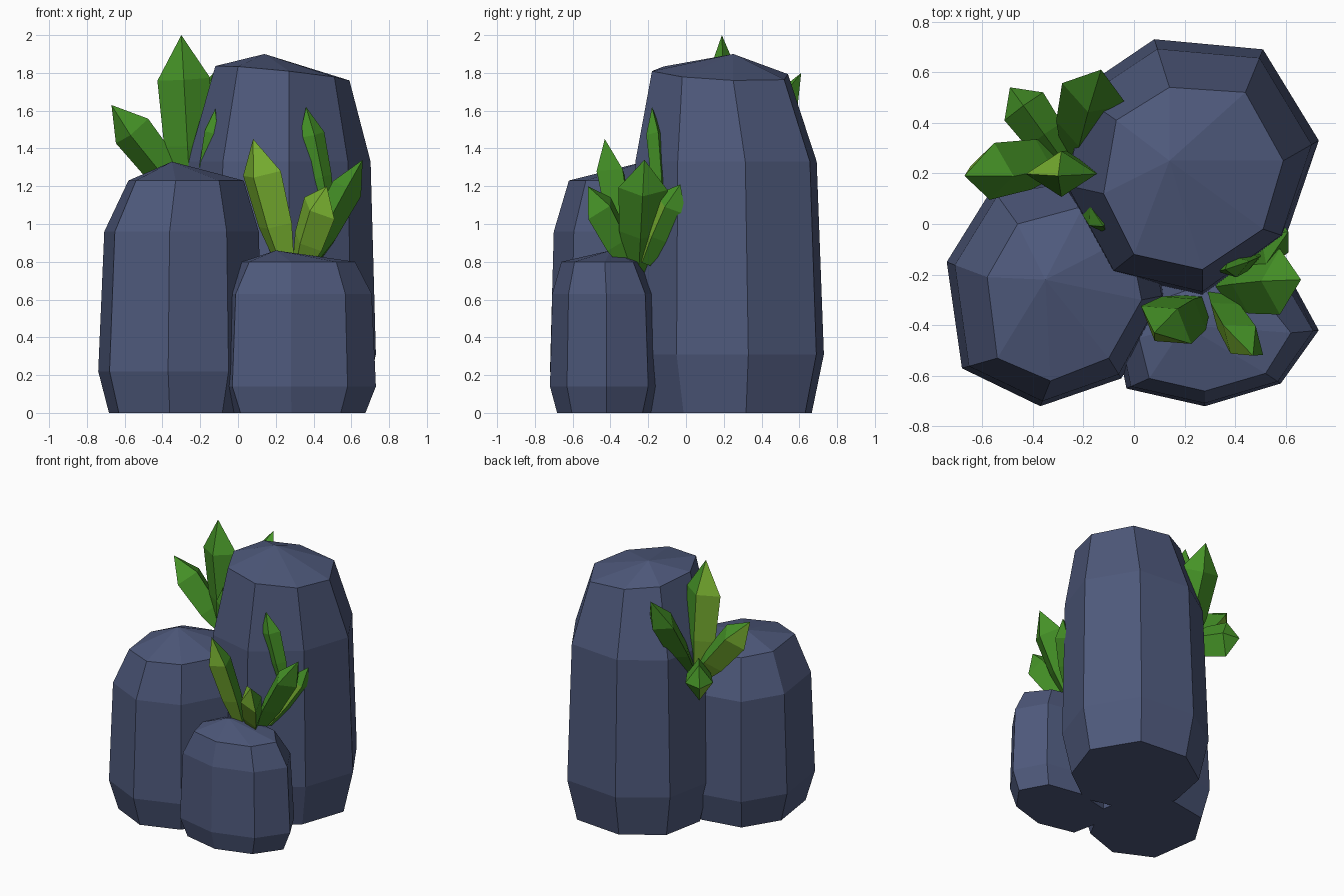
import bpy, bmesh
from mathutils import Vector

if "Cube" in bpy.data.objects:
    bpy.data.objects.remove(bpy.data.objects["Cube"], do_unlink=True)


def make_material(name, colour):
    mat = bpy.data.materials.new(name)
    mat.use_nodes = True
    mat.diffuse_color = (*colour, 1)
    mat.node_tree.nodes["Principled BSDF"].inputs["Base Color"].default_value = (*colour, 1)
    return mat


slate = make_material("slate blue rock", (0.077, 0.1, 0.2))
green = make_material("leaf green", (0.06, 0.29, 0.02))
lime = make_material("lime green", (0.19, 0.44, 0.03))


def loft(name, rings, tip, materials, lime_side=None):
    """Join closed rings of points, cap the first and close the last to a tip."""
    bm = bmesh.new()
    loops = [[bm.verts.new(p) for p in ring] for ring in rings]
    count = len(loops[0])
    peak = bm.verts.new(tip)
    bm.faces.new(loops[0])
    for i in range(count):
        j = (i + 1) % count
        for low, high in zip(loops, loops[1:]):
            bm.faces.new((low[i], low[j], high[j], high[i]))
        bm.faces.new((loops[-1][i], loops[-1][j], peak))
    bmesh.ops.recalc_face_normals(bm, faces=bm.faces)
    # Facets turned towards lime_side take the second colour
    if lime_side:
        direction = Vector(lime_side).normalized()
        for face in bm.faces:
            face.material_index = int(face.normal.dot(direction) > 0.45)
    mesh = bpy.data.meshes.new(name)
    bm.to_mesh(mesh)
    bm.free()
    for mat in materials:
        mesh.materials.append(mat)
    obj = bpy.data.objects.new(name, mesh)
    bpy.context.collection.objects.link(obj)


def rock(name, belly, crown, heights, apex, tilt=(0, 0)):
    """Eight-sided boulder: foot, belly, shoulder and crown rings."""
    belly = [Vector(p) for p in belly]
    crown = [Vector(p) for p in crown]
    centre = sum(belly, Vector((0, 0))) / len(belly)
    foot = [centre + (p - centre) * 0.87 for p in belly]
    shoulder = [b.lerp(c, 0.2) for b, c in zip(belly, crown)]
    rings = [[(p.x, p.y, z) for p in outline]
             for outline, z in zip((foot, belly, shoulder), (0, *heights))]
    rings.append([(p.x, p.y, heights[-1] + (p - centre).dot(Vector(tilt))) for p in crown])
    loft(name, rings, apex, [slate])


def leaf(name, base, tip, width, facing, lime_side=None, thickness=0.65):
    """Faceted blade with a diamond section, widest near the tip."""
    base, tip, facing = Vector(base), Vector(tip), Vector(facing)
    axis = (tip - base).normalized()
    side = axis.cross(facing).normalized()
    front = side.cross(axis).normalized()
    rings = []
    for along, size in ((0, 0.4), (0.35, 0.88), (0.74, 1)):
        centre = base.lerp(tip, along)
        a, b = side * width * size / 2, front * width * size * thickness / 2
        rings.append([centre + a, centre + b, centre - a, centre - b])
    loft(name, rings, tip, [green, lime], lime_side)


# Boulders
rock("tall_rock",
     [(.08, .73), (.51, .69), (.73, .33), (.6, -.05), (.27, -.29), (-.1, -.2), (-.3, .16), (-.23, .52)],
     [(.14, .54), (.44, .52), (.59, .25), (.51, -.02), (.27, -.18), (0, -.12), (-.12, .12), (-.07, .41)],
     (.31, 1.33, 1.8), (.14, .25, 1.9), (-.1, -.04))
rock("middle_rock",
     [(-.74, -.15), (-.68, -.57), (-.37, -.72), (-.05, -.61), (.13, -.28), (.07, .06), (-.22, .2), (-.56, .14)],
     [(-.58, -.21), (-.54, -.53), (-.33, -.62), (-.1, -.53), (.03, -.3), (-.02, -.05), (-.2, .07), (-.46, 0)],
     (.22, .96, 1.23), (-.35, -.22, 1.33))
rock("small_rock",
     [(.73, -.42), (.58, -.63), (.28, -.72), (-.03, -.65), (-.07, -.45), (.02, -.22), (.32, -.15), (.61, -.2)],
     [(.62, -.43), (.52, -.59), (.28, -.66), (.06, -.61), (.02, -.45), (.1, -.3), (.3, -.23), (.5, -.28)],
     (.14, .63, .8), (.2, -.4, .86))

# Leaf cluster behind the middle rock
leaf("back_leaf_tall", (-.25, .22, 1.1), (-.3, .19, 2), .28, (0, 1, 0), (-.8, .6, 0))
leaf("back_leaf_left", (-.25, .26, 1.1), (-.67, .19, 1.63), .23, (-.3, .2, -.9), (0, .7, -.7), .95)
leaf("back_leaf_low", (-.28, .25, 1.22), (-.49, .54, 1.21), .27, (-.8, -.4, 0), (-.6, -.3, -.7), .7)
leaf("back_leaf_rear", (-.23, .24, 1.12), (-.13, .61, 1.8), .27, (.3, .9, 0))
leaf("back_leaf_small", (-.2, .09, 1.15), (-.12, -.01, 1.61), .13, (-.5, -.3, 0))

# Leaf cluster on the small rock
leaf("front_leaf_left", (.26, -.31, .75), (.08, -.43, 1.45), .25, (-.6, -.8, 0), (-.6, -.8, 0))
leaf("front_leaf_right", (.34, -.25, .75), (.66, -.22, 1.34), .26, (1, 0, 0))
leaf("front_leaf_short", (.32, -.28, .75), (.47, -.52, 1.2), .23, (-.6, -.8, 0), (-.6, -.8, 0))
leaf("front_leaf_rear", (.4, -.22, .8), (.61, -.03, 1.21), .2, (.6, -.6, -.5), (.1, -.8, -.5))
leaf("front_leaf_climbing", (.48, -.13, 1.05), (.36, -.18, 1.62), .14, (.3, -1, 0))
